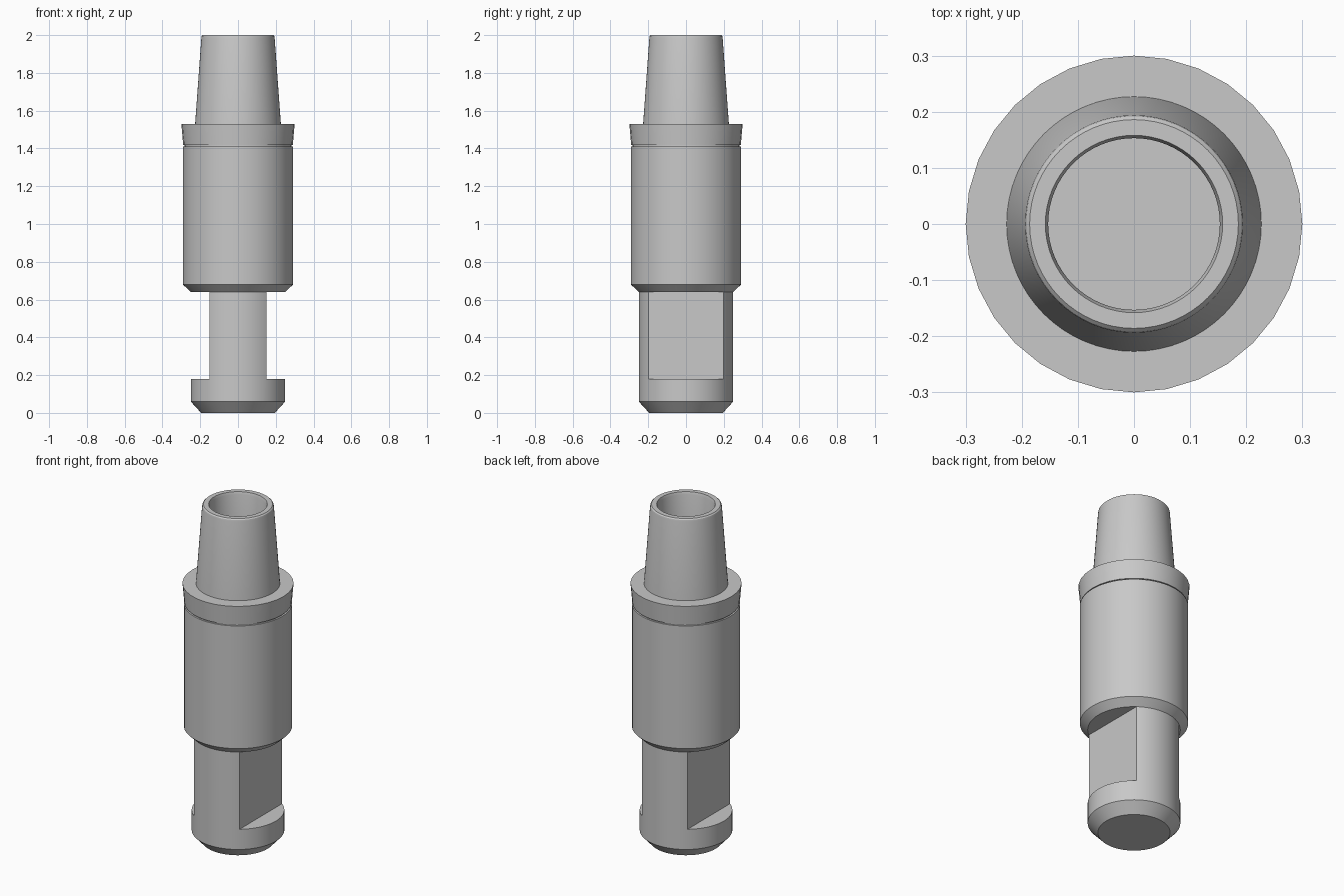
import bpy
import bmesh
from math import cos, sin, tau, radians

if "Cube" in bpy.data.objects:
    bpy.data.objects.remove(bpy.data.objects["Cube"], do_unlink=True)

COLOUR = (0.58, 0.58, 0.58, 1.0)
steel = bpy.data.materials.new("steel_grey")
steel.use_nodes = True
steel.diffuse_color = COLOUR
steel.node_tree.nodes["Principled BSDF"].inputs["Base Color"].default_value = COLOUR


def lathe(name, profile, sides, tube=False):
    """Spin (radius, height) points round z; cap the ends, or close into a tube."""
    bm = bmesh.new()
    rings = [[bm.verts.new((r * cos(tau * i / sides), r * sin(tau * i / sides), z))
              for i in range(sides)] for r, z in profile]
    pairs = list(zip(rings, rings[1:]))
    if tube:
        pairs.append((rings[-1], rings[0]))
    else:
        bm.faces.new(rings[0][::-1])
        bm.faces.new(rings[-1])
    for low, high in pairs:
        for i in range(sides):
            j = (i + 1) % sides
            bm.faces.new((low[i], low[j], high[j], high[i]))
    bmesh.ops.recalc_face_normals(bm, faces=bm.faces)
    mesh = bpy.data.meshes.new(name)
    bm.to_mesh(mesh)
    bm.free()
    mesh.materials.append(steel)
    obj = bpy.data.objects.new(name, mesh)
    bpy.context.collection.objects.link(obj)
    return obj


def activate(obj):
    bpy.ops.object.select_all(action="DESELECT")
    obj.select_set(True)
    bpy.context.view_layer.objects.active = obj


def cut_flat(obj, side, depth, bottom, top):
    """Mill a flat on one side of a round part."""
    width = 0.3
    bpy.ops.mesh.primitive_cube_add(
        size=1, location=(side * (depth + width / 2), 0, (bottom + top) / 2))
    cutter = bpy.context.object
    cutter.name = "flat_cutter"
    cutter.hide_render = True
    cutter.scale = (width, 1, top - bottom)
    cutter.data.materials.append(steel)
    bpy.context.view_layer.update()
    activate(obj)
    mod = obj.modifiers.new("flat", "BOOLEAN")
    mod.operation = "DIFFERENCE"
    mod.solver = "EXACT"
    mod.object = cutter
    bpy.ops.object.modifier_apply(modifier=mod.name)
    bpy.data.objects.remove(cutter, do_unlink=True)


# Chamfered shank with two wrench flats
shank = lathe("shank", [(0.195, 0), (0.25, 0.06), (0.25, 0.64)], 64)
for side in (-1, 1):
    cut_flat(shank, side, 0.15, 0.18, 0.7)

# Main cylinder, chamfered underneath
body = lathe("body", [(0.25, 0.64), (0.292, 0.68), (0.292, 1.41)], 64)

# Flared collar above a fine groove
collar = lathe("collar", [(0.283, 1.41), (0.283, 1.417), (0.29, 1.417), (0.3, 1.53)], 32)

# Hollow tapered nose with a rounded rim and chamfered bore
nose = lathe("tapered_nose", [(0.227, 1.53), (0.194, 1.985), (0.192, 1.994), (0.186, 2.0),
                              (0.158, 2.0), (0.153, 1.985), (0.153, 1.53)], 64, tube=True)

for part in (shank, body, collar, nose):
    activate(part)
    bpy.ops.object.shade_smooth_by_angle(angle=radians(30))
